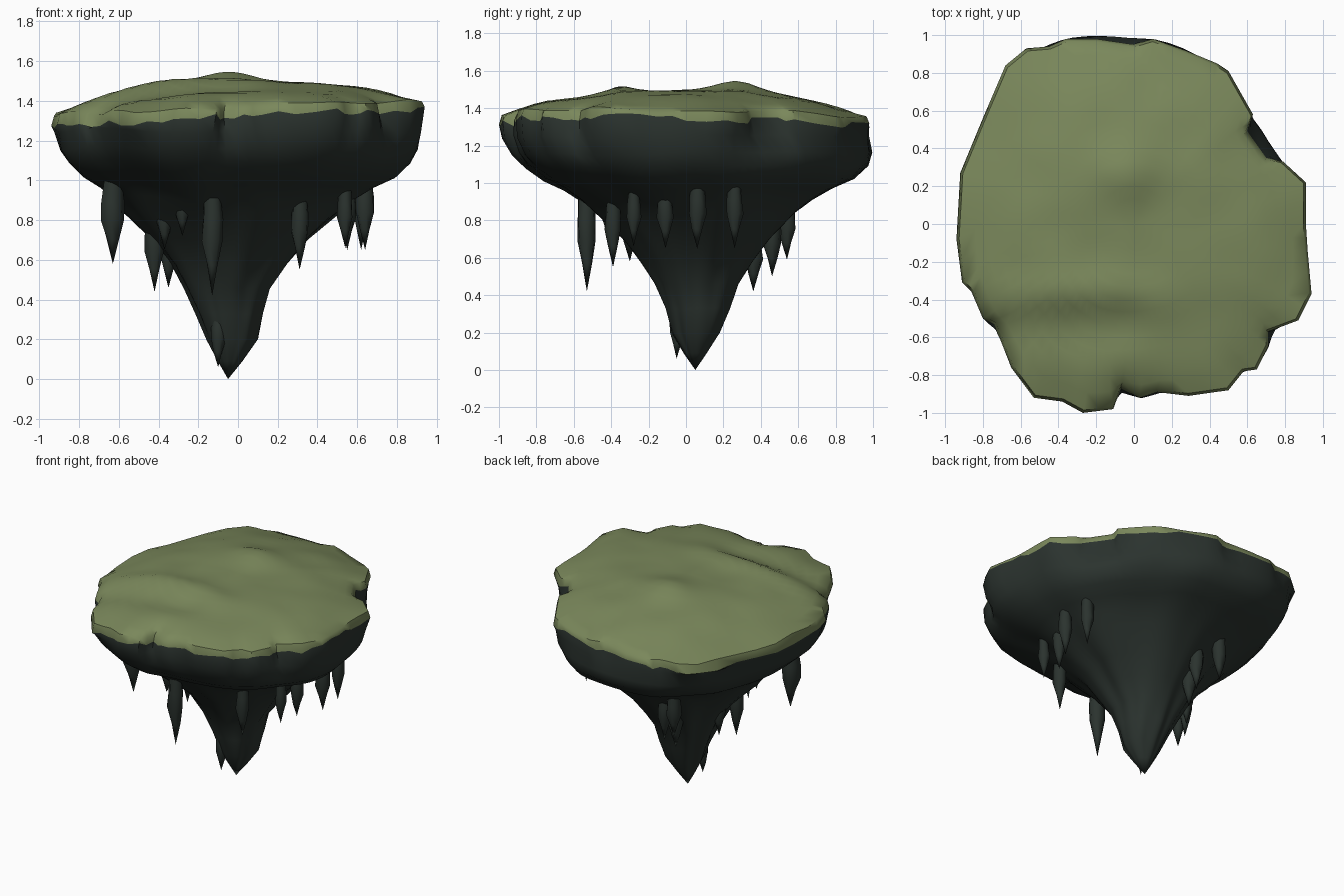
import bpy, bmesh, math, random
from mathutils import Vector, noise

if "Cube" in bpy.data.objects:
    bpy.data.objects.remove(bpy.data.objects["Cube"])

random.seed(4)


def material(name, rgb):
    m = bpy.data.materials.new(name)
    m.diffuse_color = (*rgb, 1)
    m.use_nodes = True
    m.node_tree.nodes["Principled BSDF"].inputs["Base Color"].default_value = m.diffuse_color
    return m


GRASS = material("moss green", (0.195, 0.245, 0.105))
ROCK = material("dark rock", (0.024, 0.033, 0.028))

# island outline seen from above, counterclockwise
OUTLINE = [(.91, 0), (.91, .22), (.79, .33), (.70, .35), (.60, .49), (.63, .58), (.50, .81),
           (.44, .85), (.27, .92), (.10, .98), (0, .95), (-.2, .98), (-.36, .98), (-.45, .94),
           (-.57, .93), (-.68, .84), (-.80, .56), (-.92, .27), (-.94, -.08), (-.91, -.31),
           (-.86, -.36), (-.80, -.50), (-.74, -.53), (-.65, -.76), (-.53, -.92), (-.38, -.94),
           (-.27, -1), (-.11, -.98), (-.07, -.87), (.03, -.92), (.12, -.89), (.29, -.91),
           (.50, -.88), (.58, -.78), (.65, -.77), (.71, -.65), (.71, -.57), (.87, -.51),
           (.94, -.37), (.92, -.15)]
cols = []
for i, p in enumerate(OUTLINE):
    a, b = Vector(p), Vector(OUTLINE[(i + 1) % len(OUTLINE)])
    cols += [a, (a + b) / 2]
N = len(cols)
# the same outline with its notches smoothed away
soft = [sum((cols[(i + k) % N] for k in range(-5, 6)), Vector((0, 0))) / 11 * 1.03
        for i in range(N)]


def contour(i, softness, roundness):
    p = cols[i].lerp(soft[i], softness)
    return p.lerp(p.normalized() * .93, roundness)


def blob(p, cx, cy, rx, ry):
    return math.exp(-((p.x - cx) / rx) ** 2 - ((p.y - cy) / ry) ** 2)


def rim_z(p):
    return 1.36 + .035 * p.x - .01 * p.y + .02 * noise.noise(Vector((p.x * 3, p.y * 3, 1)))


def top_z(p, s, rim):
    # flat-topped dome with a low peak, and a terrace step towards the front
    z = rim + (1.495 - rim) * (1 - s ** (3.2 - .7 * p.y))
    z += .055 * blob(p, -.04, .29, .22, .15) + .03 * blob(p, -.25, -.36, .45, .09)
    z -= .035 * blob(p, -.2, -.56, .5, .12)
    return z + .014 * noise.noise(Vector((p.x * 4, p.y * 4, 7)))


def island():
    bm = bmesh.new()
    rings = []
    # grassy top, from the middle outwards
    for k in range(1, 15):
        s = .985 * k / 14
        ring = []
        for i in range(N):
            t = k / 14
            p = contour(i, 1 - t ** 8, 1 - t) * s
            ring.append(bm.verts.new((p.x, p.y, top_z(p, t, rim_z(cols[i])))))
        rings.append(ring)
    # ragged border between grass and rock
    rings.append([bm.verts.new((c.x, c.y, rim_z(c) - .045 + random.uniform(-.018, .018)
                                - .02 * max(0, -c.x))) for c in cols])
    border = len(rings) - 1
    # rock flank and tapering root: height, scale, centre, softness, roundness
    for z, s, cx, cy, sf, rnd in ((1.25, .995, 0, 0, .3, 0), (1.16, .985, 0, .025, .7, .05),
                                  (1.09, .945, 0, .045, 1, .15), (1.02, .86, 0, .06, 1, .25),
                                  (.97, .75, -.01, .06, 1, .4), (.91, .65, -.02, .055, 1, .5),
                                  (.84, .565, -.03, .05, 1, .7), (.70, .415, -.04, .06, 1, .8),
                                  (.58, .32, -.04, .06, 1, .85), (.46, .235, -.05, .06, 1, .9),
                                  (.33, .18, -.04, .06, 1, 1), (.20, .135, -.03, .05, 1, 1),
                                  (.09, .065, -.04, .05, 1, 1)):
        ring = []
        for i, c in enumerate(cols):
            p = contour(i, sf, rnd) * s
            q = soft[i]
            k = 1 + .11 * noise.noise(Vector((q.x * 2.5, q.y * 2.5, z * 3))) * min(1, max(0, 1.2 - z) * 3)
            wob = .04 * noise.noise(Vector((q.x * 2, q.y * 2, 5))) * min(1, z)
            ring.append(bm.verts.new((p.x * k + cx, p.y * k + cy, z + wob)))
        rings.append(ring)
    for k in range(len(rings) - 1):
        for i in range(N):
            j = (i + 1) % N
            f = bm.faces.new((rings[k][i], rings[k + 1][i], rings[k + 1][j], rings[k][j]))
            f.material_index = 0 if k < border else 1
    top = bm.verts.new((0, 0, top_z(Vector((0, 0)), 0, 1.36)))
    tip = bm.verts.new((-.05, .05, 0))
    for i in range(N):
        j = (i + 1) % N
        bm.faces.new((top, rings[0][i], rings[0][j]))
        bm.faces.new((tip, rings[-1][j], rings[-1][i])).material_index = 1
    finish(bm, "floating_island", (GRASS, ROCK), 50)


def finish(bm, name, mats, angle):
    bmesh.ops.recalc_face_normals(bm, faces=bm.faces)
    me = bpy.data.meshes.new(name)
    bm.to_mesh(me)
    bm.free()
    for m in mats:
        me.materials.append(m)
    ob = bpy.data.objects.new(name, me)
    bpy.context.collection.objects.link(ob)
    bpy.ops.object.select_all(action='DESELECT')
    ob.select_set(True)
    bpy.context.view_layer.objects.active = ob
    bpy.ops.object.shade_smooth_by_angle(angle=math.radians(angle))


def stalactite(i, x, y, tip_z, top_z, r):
    # bulging spike hanging from the underside
    bm = bmesh.new()
    n, prev = 7, None
    for t, k in ((0, .75), (.3, .95), (.5, 1), (.72, .55)):
        ring = []
        for a in range(n):
            w = math.tau * a / n + i
            rr = r * k * random.uniform(.85, 1.1)
            ring.append(bm.verts.new((x + rr * math.cos(w), y + rr * math.sin(w),
                                      top_z + (tip_z - top_z) * t)))
        if prev:
            for a in range(n):
                b = (a + 1) % n
                bm.faces.new((prev[a], ring[a], ring[b], prev[b]))
        else:
            bm.faces.new(ring)
        prev = ring
    tip = bm.verts.new((x, y, tip_z))
    for a in range(n):
        bm.faces.new((prev[a], tip, prev[(a + 1) % n]))
    finish(bm, f"stalactite_{i}", (ROCK,), 75)


island()
for i, spec in enumerate(((-.13, -.53, .42, .97, .056), (-.63, -.30, .58, 1.02, .066),
                          (.31, -.39, .55, .95, .045), (.55, -.11, .65, .98, .045),
                          (.64, .06, .65, 1.02, .05), (.62, .26, .65, 1.02, .045),
                          (-.42, .02, .44, .84, .05), (-.35, .12, .46, .80, .045),
                          (-.17, .36, .42, .76, .05), (-.15, .46, .50, .85, .05),
                          (-.28, .54, .59, .92, .05), (-.28, -.42, .72, .97, .04),
                          (-.37, -.28, .65, .93, .045), (.54, -.28, .66, .97, .04),
                          (-.10, -.05, .06, .34, .04))):
    stalactite(i, *spec)
